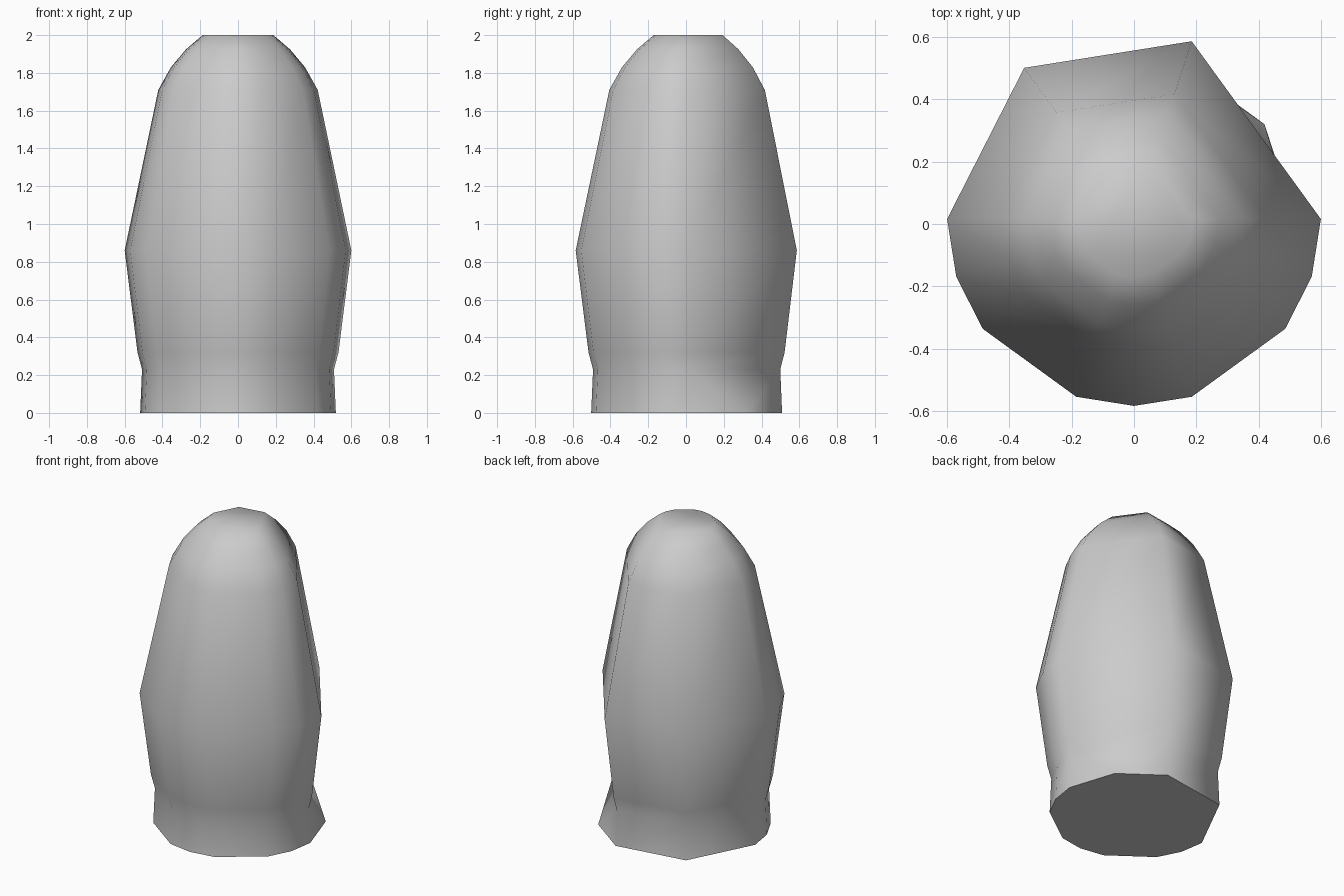
import bpy, bmesh, math

if "Cube" in bpy.data.objects:
    bpy.data.objects.remove(bpy.data.objects["Cube"])

# ring profile (radius, height) and the kept corners of a 20-sided circle
PROFILE = [(0.518, 0), (0.508, 0.23), (0.532, 0.32), (0.6, 0.86),
           (0.422, 1.71), (0.355, 1.83), (0.275, 1.925), (0.187, 2.0)]
ANGLES = [0, 72, 126, 180, 198, 216, 252, 270, 288, 324, 342]
CY = 0.016


def point(bm, r, a, z):
    a = math.radians(a)
    return bm.verts.new((r * math.cos(a), CY + r * math.sin(a), z))


bm = bmesh.new()
rings = [[point(bm, r, a, z) for a in ANGLES] for r, z in PROFILE]
n = len(ANGLES)

# extra base corner sticking out at the back right
spur = point(bm, PROFILE[0][0], 36, 0)

# side walls
for k, (lo, hi) in enumerate(zip(rings, rings[1:])):
    for i in range(n):
        j = (i + 1) % n
        if k == 0 and i == 0:
            bm.faces.new((lo[0], spur, hi[0]))
            bm.faces.new((spur, hi[1], hi[0]))
            bm.faces.new((spur, lo[1], hi[1]))
        else:
            bm.faces.new((lo[i], lo[j], hi[j], hi[i]))

# flat caps
bm.faces.new(rings[-1])
bm.faces.new(list(reversed([rings[0][0], spur] + rings[0][1:])))
bmesh.ops.recalc_face_normals(bm, faces=bm.faces)

mesh = bpy.data.meshes.new("rounded_body")
bm.to_mesh(mesh)
bm.free()
body = bpy.data.objects.new("rounded_body", mesh)
bpy.context.collection.objects.link(body)

# smooth sides, sharp bottom rim
bpy.context.view_layer.objects.active = body
body.select_set(True)
bpy.ops.object.shade_smooth_by_angle(angle=math.radians(65))
